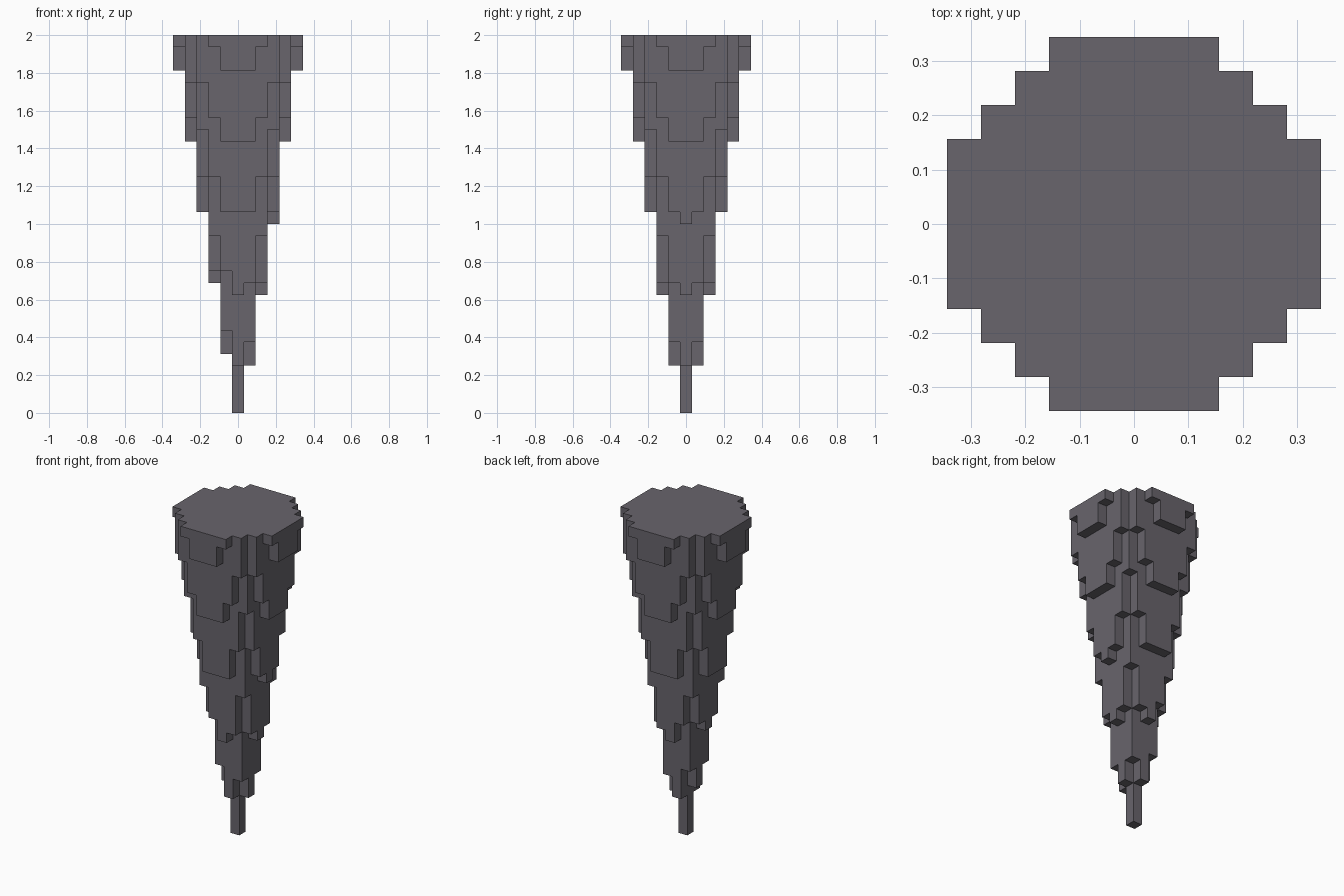
import bpy, bmesh
from mathutils import Vector

cube = bpy.data.objects.get("Cube")
if cube:
    bpy.data.objects.remove(cube, do_unlink=True)

S = 2 / 32          # block size
TOP = 32            # layers

# Stone colour
stone = bpy.data.materials.new("dark grey stone")
stone.use_nodes = True
colour = (0.138, 0.129, 0.150, 1)
stone.diffuse_color = colour
bsdf = stone.node_tree.nodes["Principled BSDF"]
bsdf.inputs["Base Color"].default_value = colour
bsdf.inputs["Roughness"].default_value = 0.9

# Lowest layer of each column, by its distance from the axis (larger, smaller)
START = {(0, 0): 0, (1, 0): 4, (1, 1): 6, (2, 0): 10, (2, 1): 11, (2, 2): 15,
         (3, 0): 17, (3, 1): 17, (3, 2): 20, (3, 3): 24,
         (4, 0): 23, (4, 1): 23, (4, 2): 25, (4, 3): 28,
         (5, 0): 29, (5, 1): 29, (5, 2): 31}
# Small irregularities between the two sides
UNEVEN = {(-1, 0): 5, (-1, -1): 7, (-1, 1): 7, (-2, 0): 11, (-2, -1): 12,
          (-2, 1): 12, (-1, -2): 12, (-1, 2): 12, (3, 0): 16}


def start(i, j):
    key = (max(abs(i), abs(j)), min(abs(i), abs(j)))
    return UNEVEN.get((i, j), START.get(key, TOP))


def filled(i, j, k):
    return start(i, j) <= k < TOP


# Outer faces of the stacked blocks
bm = bmesh.new()
axes = [Vector(a) for a in ((1, 0, 0), (0, 1, 0), (0, 0, 1))]
for i in range(-5, 6):
    for j in range(-5, 6):
        for k in range(start(i, j), TOP):
            centre = Vector((i, j, k + 0.5))
            for a in range(3):
                for sign in (1, -1):
                    n = axes[a] * sign
                    if filled(i + int(n.x), j + int(n.y), k + int(n.z)):
                        continue
                    u, v = axes[(a + 1) % 3] * sign, axes[(a + 2) % 3]
                    corners = (-u - v, u - v, u + v, v - u)
                    bm.faces.new([bm.verts.new((centre + (n + c) / 2) * S)
                                  for c in corners])

# Weld the blocks and merge flat areas
bmesh.ops.remove_doubles(bm, verts=bm.verts, dist=S / 100)
bmesh.ops.dissolve_limit(bm, angle_limit=0.02, verts=bm.verts, edges=bm.edges)

mesh = bpy.data.meshes.new("stepped_stone_spike")
bm.to_mesh(mesh)
bm.free()
mesh.materials.append(stone)
spike = bpy.data.objects.new("stepped_stone_spike", mesh)
bpy.context.collection.objects.link(spike)
